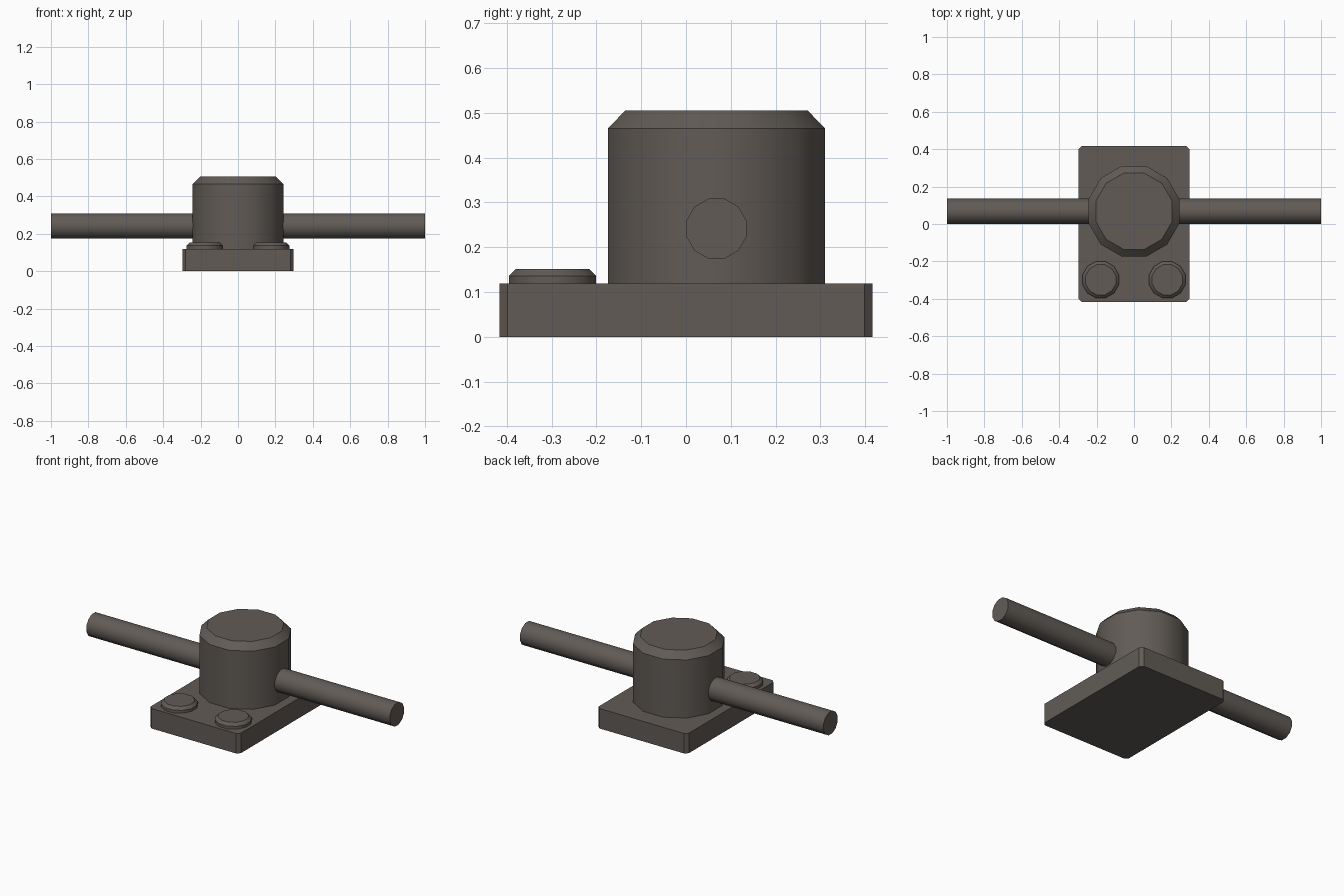
import bpy, bmesh, math
from mathutils import Matrix

if "Cube" in bpy.data.objects:
    bpy.data.objects.remove(bpy.data.objects["Cube"])

metal = bpy.data.materials.new("dark_warm_grey")
metal.diffuse_color = (0.120, 0.105, 0.093, 1)
metal.use_nodes = True
metal.node_tree.nodes["Principled BSDF"].inputs["Base Color"].default_value = metal.diffuse_color

SIDES = 12


def finish(name, bm):
    bmesh.ops.recalc_face_normals(bm, faces=bm.faces)
    mesh = bpy.data.meshes.new(name)
    bm.to_mesh(mesh)
    bm.free()
    mesh.materials.append(metal)
    obj = bpy.data.objects.new(name, mesh)
    bpy.context.collection.objects.link(obj)
    bpy.ops.object.select_all(action='DESELECT')
    obj.select_set(True)
    bpy.context.view_layer.objects.active = obj
    bpy.ops.object.shade_smooth_by_angle(angle=math.radians(32))
    return obj


def lathe(name, profile, matrix):
    """Closed twelve-sided solid; profile holds (half width across flats, height)."""
    bm = bmesh.new()
    rings = []
    for r, z in profile:
        R = r / math.cos(math.pi / SIDES)
        angles = [2 * math.pi * (i + 0.5) / SIDES for i in range(SIDES)]
        rings.append([bm.verts.new((R * math.cos(a), R * math.sin(a), z)) for a in angles])
    for lo, hi in zip(rings, rings[1:]):
        for i in range(SIDES):
            j = (i + 1) % SIDES
            bm.faces.new((lo[i], lo[j], hi[j], hi[i]))
    bm.faces.new(rings[0][::-1])
    bm.faces.new(rings[-1])
    bm.transform(matrix)
    return finish(name, bm)


# Base plate with chamfered vertical corners
bm = bmesh.new()
bmesh.ops.create_cube(bm, size=1, matrix=Matrix.Translation((0, 0, 0.0595))
                      @ Matrix.Diagonal((0.595, 0.832, 0.119, 1)))
upright = [e for e in bm.edges if abs(e.verts[0].co.z - e.verts[1].co.z) > 0.05]
bmesh.ops.bevel(bm, geom=upright, offset=0.018, segments=1, affect='EDGES')
finish("base_plate", bm)

# Housing with chamfered top
lathe("housing", [(0.2425, 0.11), (0.2425, 0.465), (0.204, 0.505)],
      Matrix.Translation((0, 0.068, 0)))

# Rod running across the housing
lathe("cross_rod", [(0.067, -1), (0.067, 1)],
      Matrix.Translation((0, 0.068, 0.2415)) @ Matrix.Rotation(math.pi / 2, 4, 'Y'))

# Two low bolt heads at the front
for side, x in (("left", -0.178), ("right", 0.178)):
    lathe("bolt_" + side, [(0.0975, 0.11), (0.0975, 0.136), (0.081, 0.152)],
          Matrix.Translation((x, -0.298, 0)))
